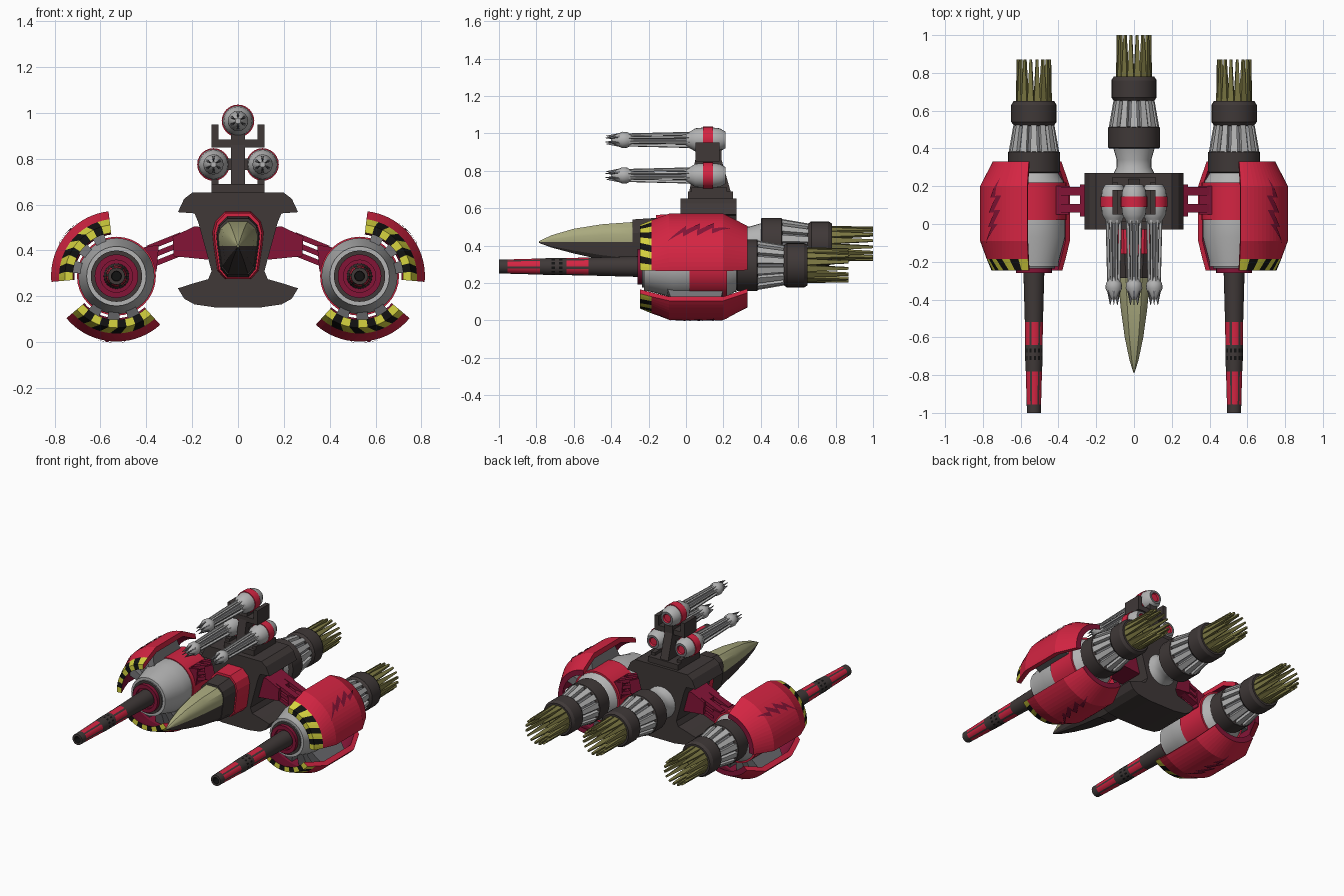
import bpy, bmesh, math
from math import sin, cos, radians, pi, tau

if "Cube" in bpy.data.objects:
    bpy.data.objects.remove(bpy.data.objects["Cube"])

COL = {"red": (.66, .018, .055), "maroon": (.23, .007, .037), "hull_dark": (.05, .04, .039),
       "light_grey": (.45, .45, .45), "mid_grey": (.17, .17, .18), "yellow": (.68, .66, .05),
       "black": (.006, .006, .006), "olive": (.2, .185, .055), "glass": (.4, .4, .21)}
NAMES = list(COL)
MATS = []
for n, c in COL.items():
    m = bpy.data.materials.new(n)
    m.diffuse_color = (*c, 1)
    m.use_nodes = True
    m.node_tree.nodes["Principled BSDF"].inputs["Base Color"].default_value = m.diffuse_color
    MATS.append(m)
RED, MAROON, DARK, LIGHT, MID, YELLOW, BLACK, OLIVE, GLASS = range(9)


def finish(name, bm, smooth=False, recalc=True):
    if recalc:
        bmesh.ops.recalc_face_normals(bm, faces=bm.faces)
    me = bpy.data.meshes.new(name)
    bm.to_mesh(me)
    bm.free()
    for m in MATS:
        me.materials.append(m)
    ob = bpy.data.objects.new(name, me)
    bpy.context.collection.objects.link(ob)
    if smooth:
        bpy.ops.object.select_all(action='DESELECT')
        ob.select_set(True)
        bpy.context.view_layer.objects.active = ob
        bpy.ops.object.shade_smooth_by_angle(angle=radians(30))
    return ob


def loft(bm, rings, mat, caps=True):
    """Join closed rings of points; mat is an index or rule(ring, side)."""
    vs = [[bm.verts.new(p) for p in r] for r in rings]
    n = len(vs[0])
    rule = mat if callable(mat) else (lambda i, j: mat)
    for i in range(len(vs) - 1):
        for j in range(n):
            k = (j + 1) % n
            f = bm.faces.new((vs[i][j], vs[i][k], vs[i + 1][k], vs[i + 1][j]))
            f.material_index = rule(i, j)
    if caps:
        bm.faces.new(vs[0]).material_index = rule(0, 0)
        bm.faces.new(vs[-1]).material_index = rule(len(vs) - 2, 0)


def lathe(name, cx, cz, prof, mat, n=24):
    """Turned part about a y axis; prof is (y, radius)."""
    bm = bmesh.new()
    rings = [[(cx + r * cos(tau * j / n), y, cz + r * sin(tau * j / n)) for j in range(n)] for y, r in prof]
    rule = (lambda i, j: mat[i]) if isinstance(mat, list) else mat
    loft(bm, rings, rule)
    return finish(name, bm, True)


def prism(name, pts, axis, lo, hi, mat):
    """Extrude a 2D outline along x (pts y,z) or y (pts x,z)."""
    bm = bmesh.new()
    put = (lambda p, d: (d, p[0], p[1])) if axis == 'x' else (lambda p, d: (p[0], d, p[1]))
    loft(bm, [[put(p, d) for p in pts] for d in (lo, hi)], mat)
    return finish(name, bm)


def box(name, x, y, z, mat):
    return prism(name, [(x[0], z[0]), (x[1], z[0]), (x[1], z[1]), (x[0], z[1])], 'y', *y, mat)


def blades(name, cx, cz, prof, angles, mat):
    """Radial fins; prof is (y, radius, half thickness)."""
    bm = bmesh.new()
    for a in angles:
        c, s = cos(a), sin(a)
        loft(bm, [[(cx + r * c - d * t * s, y, cz + r * s + d * t * c) for y, r, t in prof] for d in (-1, 1)], mat)
    return finish(name, bm)


def around(n):
    return [tau * (i + .5) / n for i in range(n)]


# Exhaust: two collars, ribbed cone, and a crown of spikes
def engine(tag, cx, cz, o):
    lathe(tag + "_rear_collar", cx, cz, [(o + .27, .13), (o + .275, .138), (o + .38, .138), (o + .385, .13)], DARK_RULE)
    lathe(tag + "_cone", cx, cz, [(o + .38, .115), (o + .52, .09)], [MID])
    blades(tag + "_ribs", cx, cz, [(o + .38, .09, .019), (o + .38, .133, .019), (o + .525, .108, .014),
                                   (o + .525, .08, .014)], around(14), LIGHT)
    lathe(tag + "_nozzle", cx, cz, [(o + .52, .105), (o + .54, .12), (o + .63, .12), (o + .65, .108),
                                    (o + .65, .07), (o + .6, .06)], [DARK] * 4 + [OLIVE])
    blades(tag + "_spikes", cx, cz, [(o + .64, .07, .017), (o + .64, .094, .017), (o + .87, .092, .006),
                                     (o + .87, .078, .006)], around(16), OLIVE)


DARK_RULE = [DARK] * 8
POD_X, POD_Z = .53, .288
PLATE = [(-.245, .225), (-.185, .25), (-.09, .285), (.2, .285), (.33, .218)]


def plate_r(y):
    for (y0, r0), (y1, r1) in zip(PLATE, PLATE[1:]):
        if y <= y1:
            return r0 + (r1 - r0) * (y - y0) / (y1 - y0)
    return PLATE[-1][1]


# Curved armour plate with a hazard-striped front edge
def armour(name, s, a0, a1, n=18):
    bm = bmesh.new()
    rings = []
    for k in range(n + 1):
        f = k / n
        ring = []
        for i, (y, r) in enumerate(PLATE + [(y, r - .035) for y, r in PLATE[::-1]]):
            skew = (1.5 / n) * sin(pi * f) if i in (1, 8) else 0   # slants the stripes
            a = radians(a0 + (a1 - a0) * (f - skew))
            ring.append((s * (POD_X + r * cos(a)), y, POD_Z + r * sin(a)))
        rings.append(ring)

    def rule(k, j):
        if j in (0, 9):
            return YELLOW if (k // 2) % 2 == 0 else BLACK
        return RED if j < 4 else MAROON
    loft(bm, rings, rule)
    for f in bm.faces:
        if len(f.verts) > 4:
            f.material_index = RED
    finish(name, bm)


# Zigzag bolt marking laid on the plate
def bolt(name, s, mid):
    path = [(-.1, -13), (0, 4), (-.015, -4), (.075, 8), (.06, -3), (.15, 9), (.14, 0), (.24, 7)]
    bm = bmesh.new()
    rows = []
    for (y0, b0), (y1, b1) in zip(path, path[1:]):
        for t in range(4):
            y, b = y0 + (y1 - y0) * t / 4, b0 + (b1 - b0) * t / 4
            rows.append((y, b))
    rows.append(path[-1])
    prev = None
    for i, (y, b) in enumerate(rows):
        w = 3.4 * min(1, i / 4 + .05, (len(rows) - 1 - i) / 4 + .05)
        r = plate_r(y) + .005
        cur = [bm.verts.new((s * (POD_X + r * cos(radians(mid + b + d))), y, POD_Z + r * sin(radians(mid + b + d))))
               for d in (-w, w)]
        if prev:
            f = bm.faces.new((prev[0], prev[1], cur[1], cur[0]))
            f.material_index = MAROON
            f.normal_update()
            c = f.calc_center_median()
            if f.normal.x * (c.x - s * POD_X) + f.normal.z * (c.z - POD_Z) < 0:
                f.normal_flip()
        prev = cur
    finish(name, bm, recalc=False)


# Side pods with guns, armour and struts
for s, side in ((1, "right"), (-1, "left")):
    x = s * POD_X
    lathe(side + "_pod", x, POD_Z, [(.27, .13), (.22, .16), (.22, .172), (.02, .172), (.02, .166), (-.07, .166),
                                    (-.2, .132), (-.225, .13), (-.225, .112), (-.235, .112), (-.235, .095),
                                    (-.26, .095), (-.26, .07), (-.24, .07)],
          [LIGHT, RED, RED, RED, LIGHT, LIGHT, LIGHT, LIGHT, MID, DARK, MAROON, MAROON, MAROON, DARK], 32)
    gun = [(-.23, .056), (-.52, .048), (-.64, .046), (-.66, .046), (-.68, .046), (-.70, .046), (-.72, .046),
           (-.78, .043), (-.955, .038), (-1, .037), (-1, .022), (-.95, .02)]

    def gun_rule(i, j):
        if i in (1, 7):
            return RED if j % 4 != 3 and j % 2 == 0 or j % 4 == 1 else DARK
        if i in (3, 5):
            return BLACK if j % 2 else DARK
        return BLACK if i > 9 else DARK
    lathe(side + "_gun", x, POD_Z, gun, gun_rule, 24)
    engine(side + "_engine", x, POD_Z + .007, 0)
    for tag, a0, a1, mid in (("upper", -5, 83, 41), ("lower", -40, -132, -86)):
        armour(f"{side}_{tag}_armour", s, a0, a1)
        bolt(f"{side}_{tag}_bolt_marking", s, mid)
        angs = [radians(a0 + (a1 - a0) * f) for f in (.2, .5, .8)]
        if s < 0:
            angs = [pi - a for a in angs]
        blades(f"{side}_{tag}_plate_mounts", x, POD_Z, [(-.1, .15, .022), (-.07, .25, .035), (.18, .25, .035),
                                                      (.2, .15, .022)], angs, MID)
    # Struts between hull and pod
    prism(side + "_hull_bracket", [(s * a, b) for a, b in ((.13, .5), (.19, .505), (.285, .46), (.28, .375), (.13, .36))],
          'y', .04, .21, MAROON)
    prism(side + "_pod_bracket", [(s * a, b) for a, b in ((.345, .425), (.43, .41), (.43, .27), (.355, .31))],
          'y', .05, .2, MAROON)
    for k, dz in enumerate((.035, -.005, -.045)):
        for y in (.06, .15):
            prism(f"{side}_strut_{k}", [(s * a, b + dz) for a, b in ((.25, .445), (.40, .385), (.40, .36), (.25, .42))],
                  'y', y, y + .045, MAROON)

# Central hull: waisted cross-section
half = [(.2, .652), (.235, .625), (.262, .567), (.19, .562), (.174, .525), (.115, .31), (.13, .275), (.2, .255),
        (.262, .235), (.235, .19), (.19, .165), (.1, .152)]
prism("hull", half + [(-a, b) for a, b in half[::-1]], 'y', -.03, .27, DARK)


# Nose: lofted sections, canopy above the mid line
def section(y, w, top, mid, bot):
    h = [(.5 * w, top), (.88 * w, mid + .72 * (top - mid)), (w, mid + .4 * (top - mid)), (.95 * w, mid),
         (.8 * w, bot + .25 * (mid - bot)), (.5 * w, bot)]
    return [(a, y, b) for a, b in h] + [(-a, y, b) for a, b in h[::-1]]


nose = [(-.785, .004, .424, .42, .414), (-.72, .024, .455, .42, .39), (-.6, .049, .49, .42, .358),
        (-.45, .07, .514, .42, .325), (-.285, .086, .526, .42, .3)]
bm = bmesh.new()
loft(bm, [section(*q) for q in nose], lambda i, j: GLASS if j in (0, 1, 2, 8, 9, 10, 11) else DARK)
finish("canopy_nose", bm, True)
bm = bmesh.new()
loft(bm, [section(-.285, .09, .54, .42, .295), section(-.16, .095, .548, .42, .285)], DARK)
finish("nose_base", bm)
bm = bmesh.new()
loft(bm, [section(-.16, .104, .564, .42, .28), section(-.02, .112, .57, .42, .275)], RED)
finish("nose_collar", bm)

# Centre engine
lathe("centre_neck", 0, .41, [(.26, .112), (.3, .092), (.34, .092), (.41, .112)], [LIGHT] * 3)
engine("centre_engine", 0, .41, .13)

# Missile tower
prism("tower", [(.01, .65), (.25, .65), (.19, .86), (.19, .95), (.06, .95), (.05, .86)], 'x', -.03, .03, DARK)
box("tower_base", (-.115, .115), (.01, .25), (.65, .69), DARK)
box("tower_yoke", (-.115, .115), (.05, .18), (.85, .885), DARK)
for s in (-1, 1):
    box("yoke_arm", (s * .085, s * .115), (.05, .18), (.85, .95), DARK)
    box("base_arm", (s * .085, s * .115), (.03, .22), (.68, .71), DARK)
    box("launcher_mount", (s * .02, s * .06), (.08, .16), (.75, .8), DARK)

# Three rotary launchers
for k, (x, z) in enumerate(((0, .965), (.107, .775), (-.107, .775))):
    lathe(f"launcher_{k}_body", x, z, [(.0, .035), (.03, .05), (.05, .062), (.09, .066), (.09, .071), (.145, .071),
                                       (.145, .066), (.18, .062), (.21, .045), (.21, .03), (.2, .025)],
          [LIGHT, LIGHT, LIGHT, RED, RED, RED, LIGHT, LIGHT, MID, RED])
    lathe(f"launcher_{k}_core", x, z, [(.02, .024), (-.32, .02)], [MID], 12)
    blades(f"launcher_{k}_barrels", x, z, [(.03, .03, .005), (.03, .045, .005), (-.31, .036, .005), (-.31, .024, .005)],
           around(8), LIGHT)
    lathe(f"launcher_{k}_tip", x, z, [(-.28, .022), (-.315, .042), (-.34, .044), (-.385, .024), (-.4, .012)],
          [LIGHT] * 4, 16)
    blades(f"launcher_{k}_teeth", x, z, [(-.35, .028, .006), (-.35, .038, .006), (-.43, .022, .002), (-.4, .014, .002)],
           around(6), MID)
